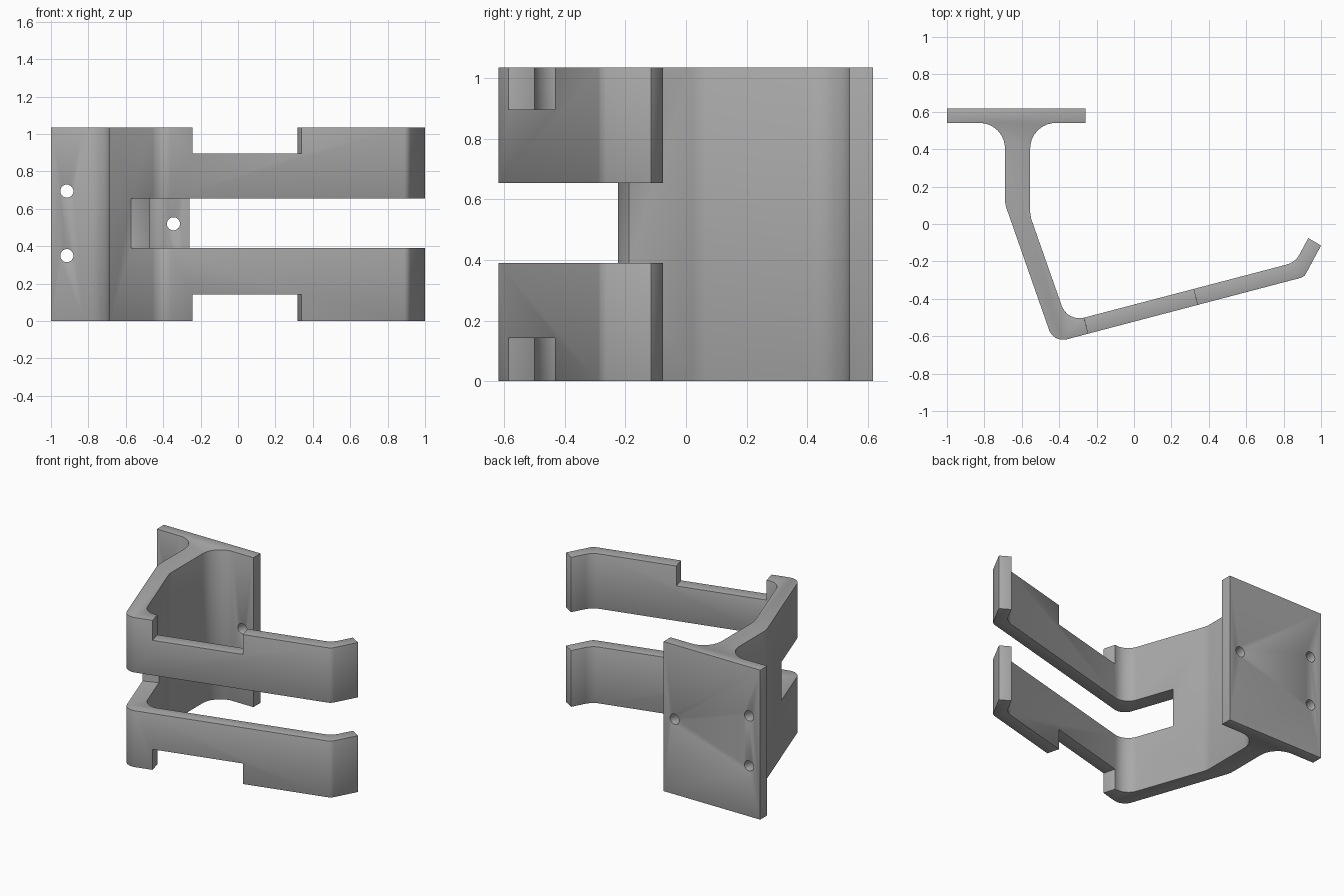
import bpy, bmesh, math
from mathutils import Vector

HEIGHT = 1.035

cube = bpy.data.objects.get("Cube")
if cube:
    bpy.data.objects.remove(cube, do_unlink=True)

grey = bpy.data.materials.new("mid grey")
grey.use_nodes = True
grey.diffuse_color = (0.4, 0.4, 0.4, 1)
grey.node_tree.nodes["Principled BSDF"].inputs["Base Color"].default_value = (0.4, 0.4, 0.4, 1)


def rounded(points, steps=8):
    """Turn (x, y, radius) corners into a filleted outline."""
    out = []
    for i, (x, y, r) in enumerate(points):
        p = Vector((x, y, 0))
        if not r:
            out.append(p)
            continue
        q, s = points[i - 1], points[(i + 1) % len(points)]
        u = (Vector((q[0], q[1], 0)) - p).normalized()
        v = (Vector((s[0], s[1], 0)) - p).normalized()
        half = u.angle(v) / 2
        centre = p + (u + v).normalized() * r / math.sin(half)
        reach = r / math.tan(half)
        a, b = p + u * reach - centre, p + v * reach - centre
        for k in range(steps + 1):
            t = k / steps
            out.append(centre + (a.lerp(b, t)).normalized() * r)
    return out


def prism(name, outline, z0, z1):
    """Closed solid from a counter-clockwise outline."""
    bm = bmesh.new()
    low = [bm.verts.new((p[0], p[1], z0)) for p in outline]
    high = [bm.verts.new((p[0], p[1], z1)) for p in outline]
    bm.faces.new(low[::-1])
    bm.faces.new(high)
    for i in range(len(low)):
        bm.faces.new((low[i - 1], low[i], high[i], high[i - 1]))
    mesh = bpy.data.meshes.new(name)
    bm.to_mesh(mesh)
    bm.free()
    mesh.materials.append(grey)
    obj = bpy.data.objects.new(name, mesh)
    bpy.context.scene.collection.objects.link(obj)
    return obj


def cut(target, cutter):
    mod = target.modifiers.new(cutter.name, 'BOOLEAN')
    mod.operation = 'DIFFERENCE'
    mod.solver = 'EXACT'
    mod.object = cutter
    cutter.hide_render = True


# Wall plate, web and angled hook arm as one profile
profile = [
    (-1, 0.617, 0), (-1, 0.54, 0), (-0.69, 0.54, 0.135), (-0.69, 0.108, 0.15),
    (-0.43, -0.635, 0.08), (0.91, -0.283, 0.05), (1, -0.115, 0),
    (0.932, -0.075, 0), (0.862, -0.205, 0.11), (-0.356, -0.524, 0.1),
    (-0.555, 0.043, 0.15), (-0.555, 0.54, 0.135), (-0.26, 0.54, 0), (-0.26, 0.617, 0),
]
bracket = prism("bracket", rounded(profile), 0, HEIGHT)

# Middle slot splitting the arm in two
slot = [(-0.6, -0.8), (1.2, -0.8), (1.2, 0.3), (-0.38, -0.155), (-0.67, -0.26)]
cut(bracket, prism("slot_cutter", slot, 0.39, 0.655))

# Notches in the top and bottom edges of the arm
notch = [(-0.232, -0.63), (0.352, -0.477), (0.3, -0.28), (-0.285, -0.435)]
cut(bracket, prism("lower_notch_cutter", notch, -0.1, 0.142))
cut(bracket, prism("upper_notch_cutter", notch, 0.897, HEIGHT + 0.1))

# Screw holes in the plate
for i, (x, z) in enumerate([(-0.915, 0.695), (-0.915, 0.35), (-0.345, 0.52)]):
    bpy.ops.mesh.primitive_cylinder_add(vertices=24, radius=0.035, depth=0.3,
                                        location=(x, 0.58, z), rotation=(math.pi / 2, 0, 0))
    hole = bpy.context.object
    hole.name = f"screw_hole_cutter_{i + 1}"
    hole.data.materials.append(grey)
    cut(bracket, hole)

# Softened rims
bevel = bracket.modifiers.new("soft_rims", 'BEVEL')
bevel.width = 0.01
bevel.segments = 2
bevel.limit_method = 'ANGLE'
bevel.angle_limit = math.radians(40)

# Apply the modifiers and remove the helpers
bpy.ops.object.select_all(action='DESELECT')
bracket.select_set(True)
bpy.context.view_layer.objects.active = bracket
for name in [mod.name for mod in bracket.modifiers]:
    helper = bpy.data.objects.get(name)
    bpy.ops.object.modifier_apply(modifier=name)
    if helper:
        bpy.data.objects.remove(helper, do_unlink=True)
bpy.ops.object.shade_smooth_by_angle(angle=math.radians(30))
